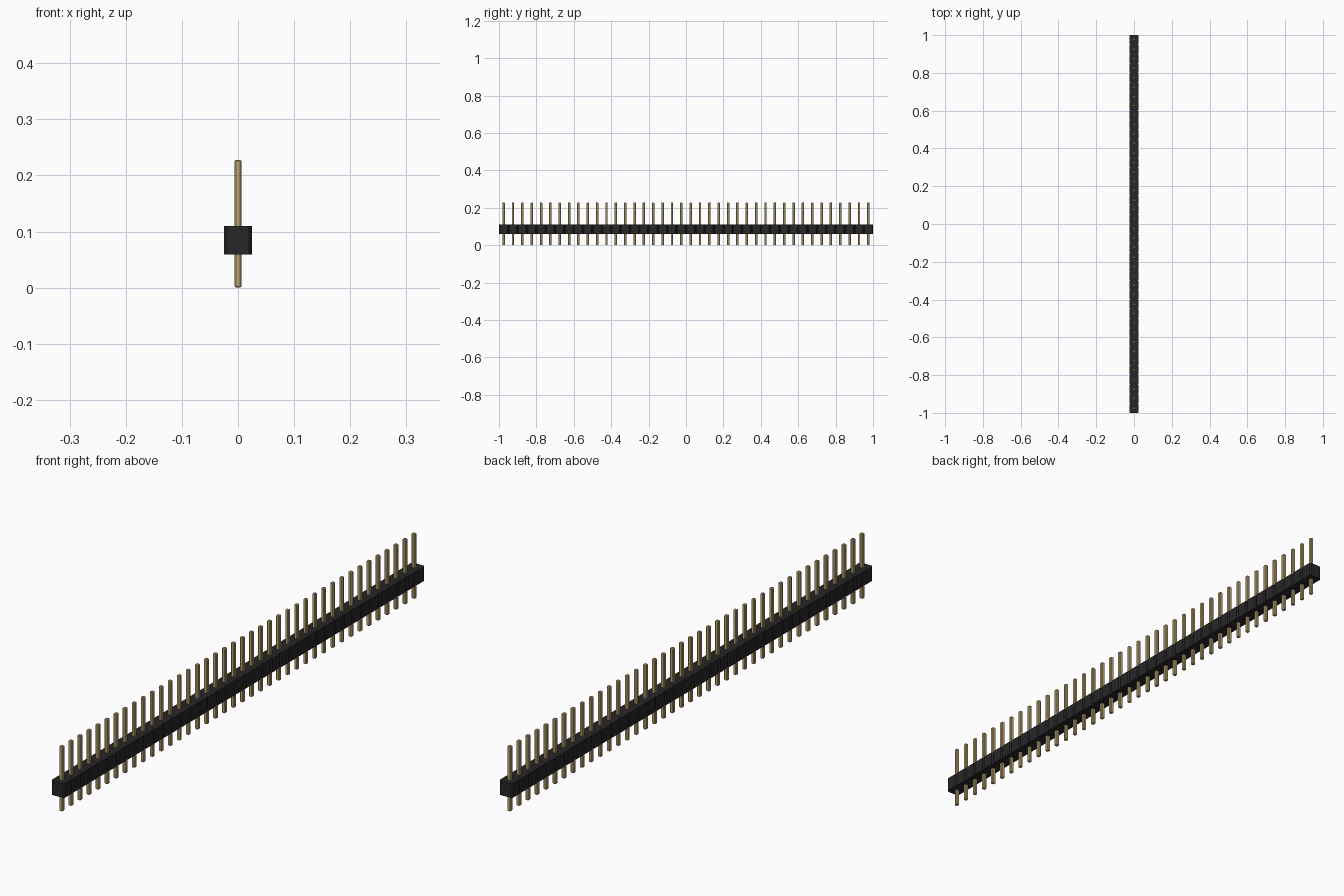
import bpy, bmesh
from mathutils import Matrix

if "Cube" in bpy.data.objects:
    bpy.data.objects.remove(bpy.data.objects["Cube"])

COUNT, PITCH = 40, 0.05
BODY_Z0, BODY_Z1 = 0.0595, 0.1095
PIN_W, PIN_H = 0.013, 0.228


def material(name, rgb):
    m = bpy.data.materials.new(name)
    m.diffuse_color = (*rgb, 1)
    m.use_nodes = True
    m.node_tree.nodes["Principled BSDF"].inputs["Base Color"].default_value = m.diffuse_color
    return m


def finish(name, bm, mat):
    bmesh.ops.recalc_face_normals(bm, faces=bm.faces)
    me = bpy.data.meshes.new(name)
    bm.to_mesh(me)
    bm.free()
    me.materials.append(mat)
    ob = bpy.data.objects.new(name, me)
    bpy.context.collection.objects.link(ob)
    return ob


black = material("black_plastic", (0.02, 0.02, 0.02))
gold = material("gold_metal", (0.55, 0.40, 0.18))

# Housing: one notched outline (a chamfered block per pin), extruded upward
half, cham = PITCH / 2, PITCH / 10
right = []
for i in range(COUNT):
    y = (i - (COUNT - 1) / 2) * PITCH
    right += [(half - cham, y - half), (half, y - half + cham), (half, y + half - cham)]
right.append((half - cham, COUNT * half))
outline = right + [(-x, y) for x, y in reversed(right)]
bm = bmesh.new()
base = bm.faces.new([bm.verts.new((x, y, BODY_Z0)) for x, y in outline])
ext = bmesh.ops.extrude_face_region(bm, geom=[base], use_keep_orig=True)
top = [v for v in ext["geom"] if isinstance(v, bmesh.types.BMVert)]
bmesh.ops.translate(bm, verts=top, vec=(0, 0, BODY_Z1 - BODY_Z0))
finish("housing", bm, black)

# Pins: square posts with chamfered edges, repeated along the strip
bm = bmesh.new()
for i in range(COUNT):
    y = (i - (COUNT - 1) / 2) * PITCH
    mat = Matrix.Translation((0, y, PIN_H / 2)) @ Matrix.Diagonal((PIN_W, PIN_W, PIN_H, 1))
    bmesh.ops.create_cube(bm, size=1, matrix=mat)
bmesh.ops.bevel(bm, geom=bm.edges[:], offset=0.0025, segments=1, affect='EDGES')
finish("pins", bm, gold)
